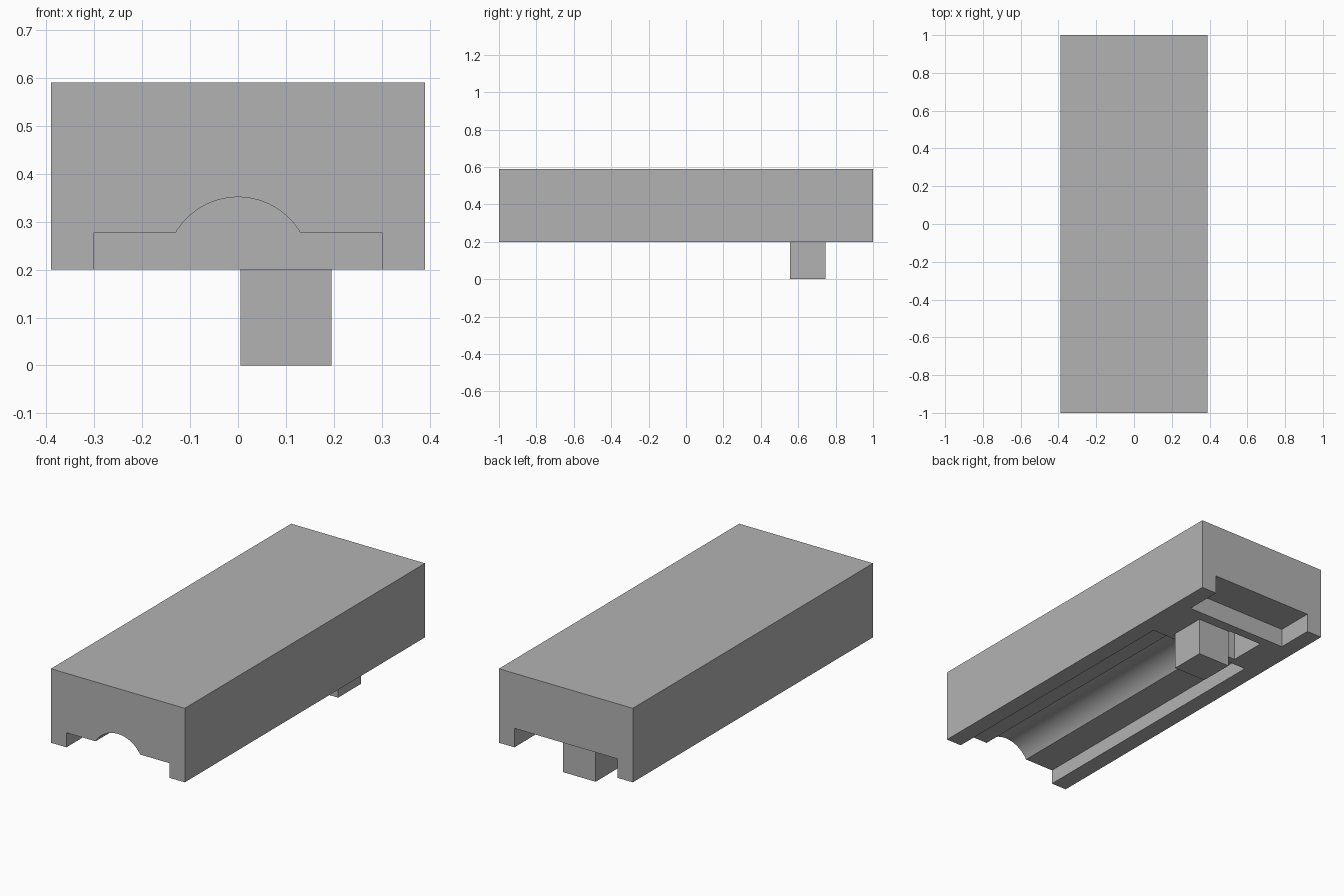
import bpy
import bmesh
import math

cube = bpy.data.objects.get("Cube")
if cube:
    bpy.data.objects.remove(cube, do_unlink=True)

# Single grey material
grey = bpy.data.materials.new("plain grey")
grey.use_nodes = True
GREY = (0.45, 0.45, 0.45, 1)
grey.diffuse_color = GREY
grey.node_tree.nodes["Principled BSDF"].inputs["Base Color"].default_value = GREY


def prism(name, outline, y0, y1):
    """Extrude an x-z outline along y."""
    bm = bmesh.new()
    face = bm.faces.new([bm.verts.new((x, y0, z)) for x, z in outline])
    ext = bmesh.ops.extrude_face_region(bm, geom=[face])
    verts = [g for g in ext["geom"] if isinstance(g, bmesh.types.BMVert)]
    bmesh.ops.translate(bm, verts=verts, vec=(0, y1 - y0, 0))
    bmesh.ops.recalc_face_normals(bm, faces=bm.faces)
    mesh = bpy.data.meshes.new(name)
    bm.to_mesh(mesh)
    bm.free()
    mesh.materials.append(grey)
    obj = bpy.data.objects.new(name, mesh)
    bpy.context.collection.objects.link(obj)
    return obj


def box(name, x0, x1, y0, y1, z0, z1):
    return prism(name, [(x0, z0), (x1, z0), (x1, z1), (x0, z1)], y0, y1)


def activate(obj):
    bpy.ops.object.select_all(action="DESELECT")
    obj.select_set(True)
    bpy.context.view_layer.objects.active = obj


def cut(target, cutter):
    """Subtract the cutter from the target, then discard it."""
    mod = target.modifiers.new("cut", "BOOLEAN")
    mod.operation = "DIFFERENCE"
    mod.solver = "EXACT"
    mod.object = cutter
    activate(target)
    bpy.ops.object.modifier_apply(modifier=mod.name)
    bpy.data.objects.remove(cutter, do_unlink=True)


BASE = 0.2      # underside height
SLOT = 0.3      # half width of the channels
body = box("body", -0.39, 0.39, -1, 1, BASE, 0.59)

# Long front channel: flat ledges either side of a rounded roof
ledge, radius, steps = 0.277, 0.151, 32
start = math.asin((ledge - BASE) / radius)
arc = []
for i in range(steps + 1):
    a = start + (math.pi - 2 * start) * i / steps
    arc.append((radius * math.cos(a), BASE + radius * math.sin(a)))
channel = [(-SLOT, 0.1), (SLOT, 0.1), (SLOT, ledge)] + arc + [(-SLOT, ledge)]
cut(body, prism("channel_cutter", channel, -1.1, 0.51))

# Cross slot at the back end
cut(body, box("slot_cutter", -SLOT, SLOT, 0.8, 1.1, 0.1, 0.3))

# Square socket beside the peg
cut(body, box("socket_cutter", -0.2, 0, 0.55, 0.75, 0.1, 0.4))

activate(body)
bpy.ops.object.shade_smooth_by_angle(angle=math.radians(25))

# Square peg hanging below the body
box("peg", 0.005, 0.195, 0.555, 0.745, 0, BASE)
